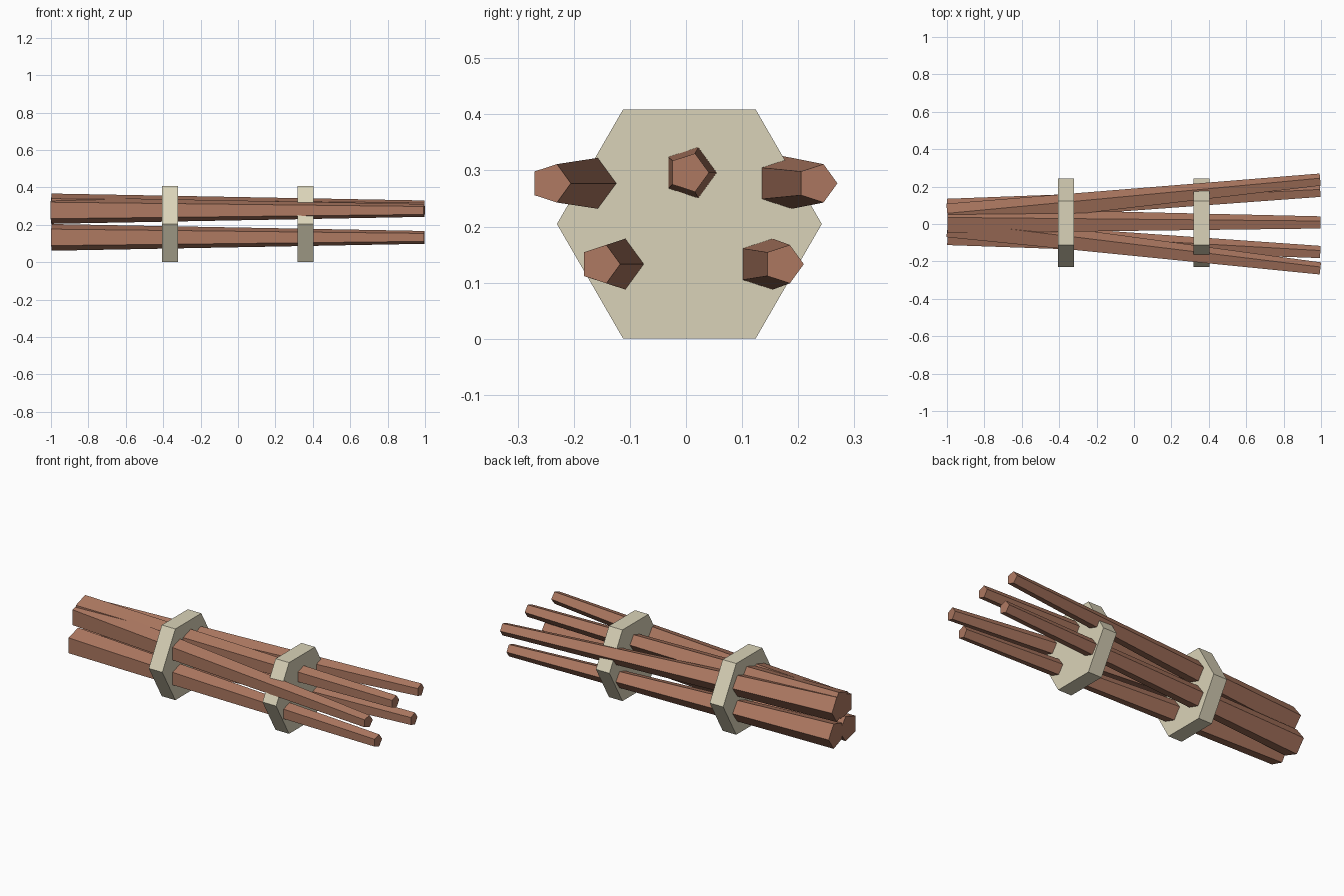
import bpy
import bmesh
from mathutils import Vector, Matrix

if "Cube" in bpy.data.objects:
    bpy.data.objects.remove(bpy.data.objects["Cube"])


def material(name, rgb):
    m = bpy.data.materials.new(name)
    m.diffuse_color = (*rgb, 1)
    m.use_nodes = True
    m.node_tree.nodes["Principled BSDF"].inputs["Base Color"].default_value = m.diffuse_color
    return m


wood = material("wood", (0.42, 0.19, 0.12))
cord = material("cord", (0.70, 0.65, 0.48))


def prism(name, start, end, r1, r2, sides, mat):
    """Flat-faced tapered prism between two points, one corner facing +y."""
    start, end = Vector(start), Vector(end)
    axis = (end - start).normalized()
    up = axis.cross(Vector((0, 1, 0))).normalized()
    side = up.cross(axis)
    bm = bmesh.new()
    rot = Matrix((side, up, -axis if side.cross(up).dot(axis) < 0 else axis)).transposed()
    flip = side.cross(up).dot(axis) < 0
    ra, rb = (r2, r1) if flip else (r1, r2)
    bmesh.ops.create_cone(bm, cap_ends=True, segments=sides, radius1=ra, radius2=rb,
                          depth=(end - start).length)
    # put the first corner exactly on local +x
    v = bm.verts[:][0].co
    turn = Matrix.Rotation(-Vector((1, 0)).angle_signed(Vector((v.x, v.y))) * -1, 3, 'Z')
    bm.transform(turn.to_4x4())
    bm.transform(Matrix.Translation((start + end) / 2) @ rot.to_4x4())
    bmesh.ops.recalc_face_normals(bm, faces=bm.faces)
    me = bpy.data.meshes.new(name)
    bm.to_mesh(me)
    bm.free()
    me.materials.append(mat)
    ob = bpy.data.objects.new(name, me)
    bpy.context.collection.objects.link(ob)
    return ob


# Five tapered sticks fanning out towards +x: (y at thick end, y at thin end, z)
sticks = {
    "top_stick": (0.012, 0.005, 0.296),
    "upper_left_stick": (-0.010, -0.241, 0.277),
    "upper_right_stick": (0.034, 0.234, 0.277),
    "lower_left_stick": (-0.052, -0.153, 0.133),
    "lower_right_stick": (0.060, 0.174, 0.133),
}
for name, (y1, y2, z) in sticks.items():
    prism(name, (-0.996, y1, z), (0.996, y2, z), 0.075, 0.036, 5, wood)

# Two solid hexagonal bindings
for name, x in (("rear_binding", -0.363), ("front_binding", 0.36)):
    prism(name, (x - 0.043, 0.006, 0.2045), (x + 0.043, 0.006, 0.2045), 0.236, 0.236, 6, cord)
